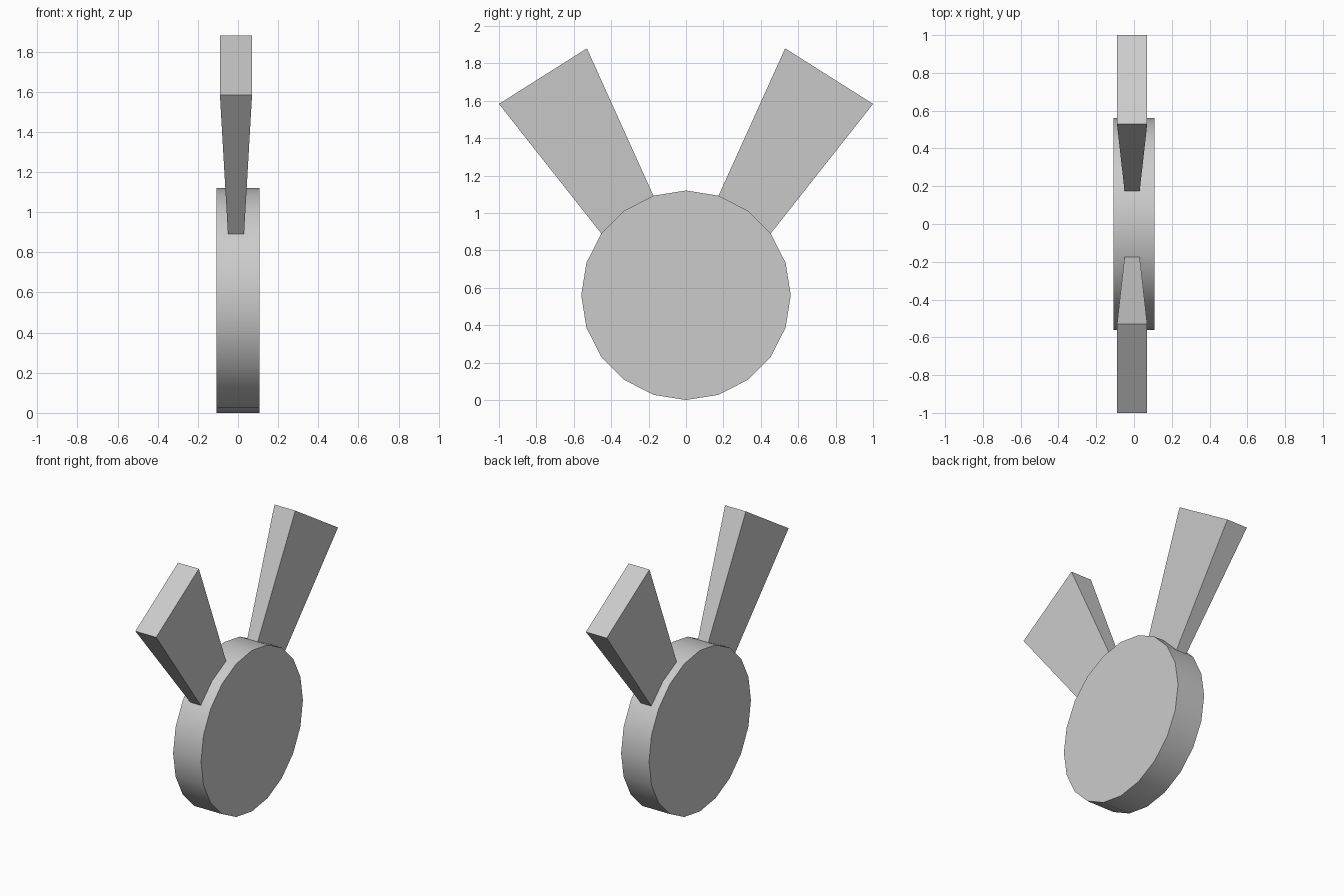
import bpy, bmesh
from math import pi

if "Cube" in bpy.data.objects:
    bpy.data.objects.remove(bpy.data.objects["Cube"])

R = 0.56

# Round body: 20-sided disc, axis along x, smooth rim
bpy.ops.mesh.primitive_cylinder_add(vertices=20, radius=R, depth=0.215,
                                    location=(0, 0, R), rotation=(0, pi / 2, 0))
body = bpy.context.object
body.name = "round_body"
bpy.ops.object.shade_smooth_by_angle(angle=pi / 6)


def ear(name, side):
    """Flared block lofted from a chord of the rim to a wider outer end."""
    base = [(0.173, 1.09), (0.453, 0.89)]
    tip = [(0.53, 1.88), (1.0, 1.583)]
    bm = bmesh.new()
    rings = []
    for (inner, outer), half in ((base, 0.04), (tip, 0.08)):
        rings.append([bm.verts.new((-0.01 + sx * half, side * y, z))
                      for sx, (y, z) in ((-1, inner), (1, inner), (1, outer), (-1, outer))])
    for ring in rings:
        bm.faces.new(ring)
    for i in range(4):
        j = (i + 1) % 4
        bm.faces.new((rings[0][i], rings[0][j], rings[1][j], rings[1][i]))
    bmesh.ops.recalc_face_normals(bm, faces=bm.faces)
    mesh = bpy.data.meshes.new(name)
    bm.to_mesh(mesh)
    bm.free()
    bpy.context.collection.objects.link(bpy.data.objects.new(name, mesh))


# Pair of upright blades
ear("blade_back", 1)
ear("blade_front", -1)
